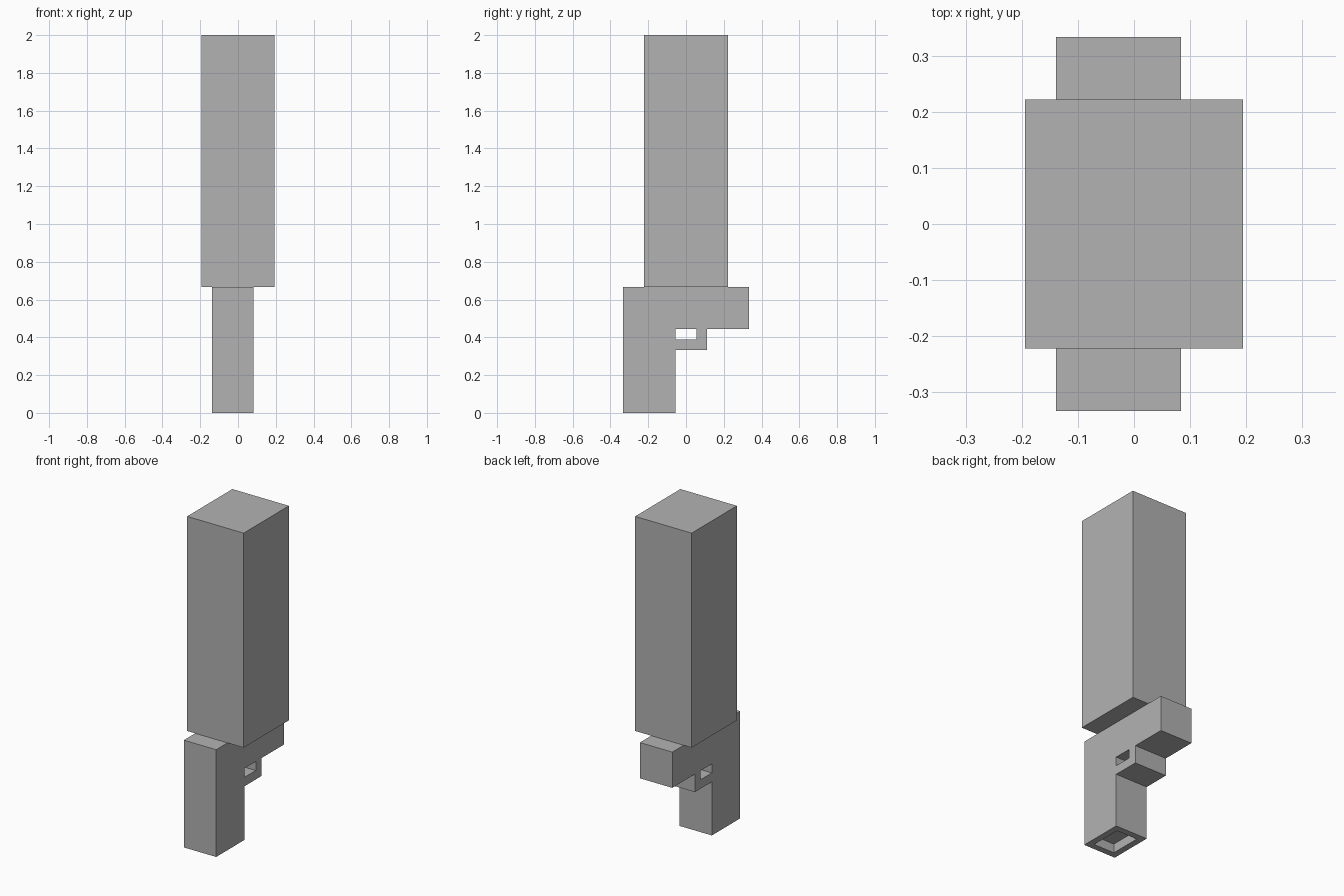
import bpy
import bmesh
from mathutils import Vector

if "Cube" in bpy.data.objects:
    bpy.data.objects.remove(bpy.data.objects["Cube"], do_unlink=True)

GREY = (0.448, 0.448, 0.448, 1)
mat = bpy.data.materials.new("plain grey")
mat.use_nodes = True
mat.diffuse_color = GREY
mat.node_tree.nodes["Principled BSDF"].inputs["Base Color"].default_value = GREY

U = 1 / 18                      # modular unit shared by all parts
X0, X1 = -2.5 * U, 1.5 * U      # width of the handle parts


def extrude_profile(name, profile, x0, x1, recess=0):
    """Extrude a (y, z) outline along x, optionally sinking its lowest face."""
    bm = bmesh.new()
    face = bm.faces.new([bm.verts.new((x0, y * U, z * U)) for y, z in profile])
    side = bmesh.ops.extrude_face_region(bm, geom=[face])["geom"]
    bmesh.ops.translate(bm, vec=Vector((x1 - x0, 0, 0)),
                        verts=[v for v in side if isinstance(v, bmesh.types.BMVert)])
    bmesh.ops.recalc_face_normals(bm, faces=bm.faces)
    if recess:
        base = min(bm.faces, key=lambda f: f.calc_center_median().z)
        bmesh.ops.inset_region(bm, faces=[base], thickness=recess)
        sunk = bmesh.ops.extrude_discrete_faces(bm, faces=[base])["faces"][0]
        rim = list(sunk.verts)
        bmesh.ops.translate(bm, vec=Vector((0, 0, recess)), verts=rim)
        bmesh.ops.recalc_face_normals(bm, faces=bm.faces)
    mesh = bpy.data.meshes.new(name)
    bm.to_mesh(mesh)
    bm.free()
    mesh.materials.append(mat)
    obj = bpy.data.objects.new(name, mesh)
    bpy.context.collection.objects.link(obj)
    return obj


# Tall upper block
extrude_profile("upper_block", [(-4, 12), (4, 12), (4, 36), (-4, 36)],
                -3.5 * U, 3.5 * U)

# Handle and cross arm in one piece, hollowed at the foot
extrude_profile("handle_frame",
                [(-6, 0), (-1, 0), (-1, 8), (6, 8), (6, 12), (-6, 12)],
                X0, X1, recess=U)

# Small guard that leaves a window under the arm
extrude_profile("guard",
                [(-1, 6), (2, 6), (2, 8), (1, 8), (1, 7), (-1, 7)],
                X0, X1)
